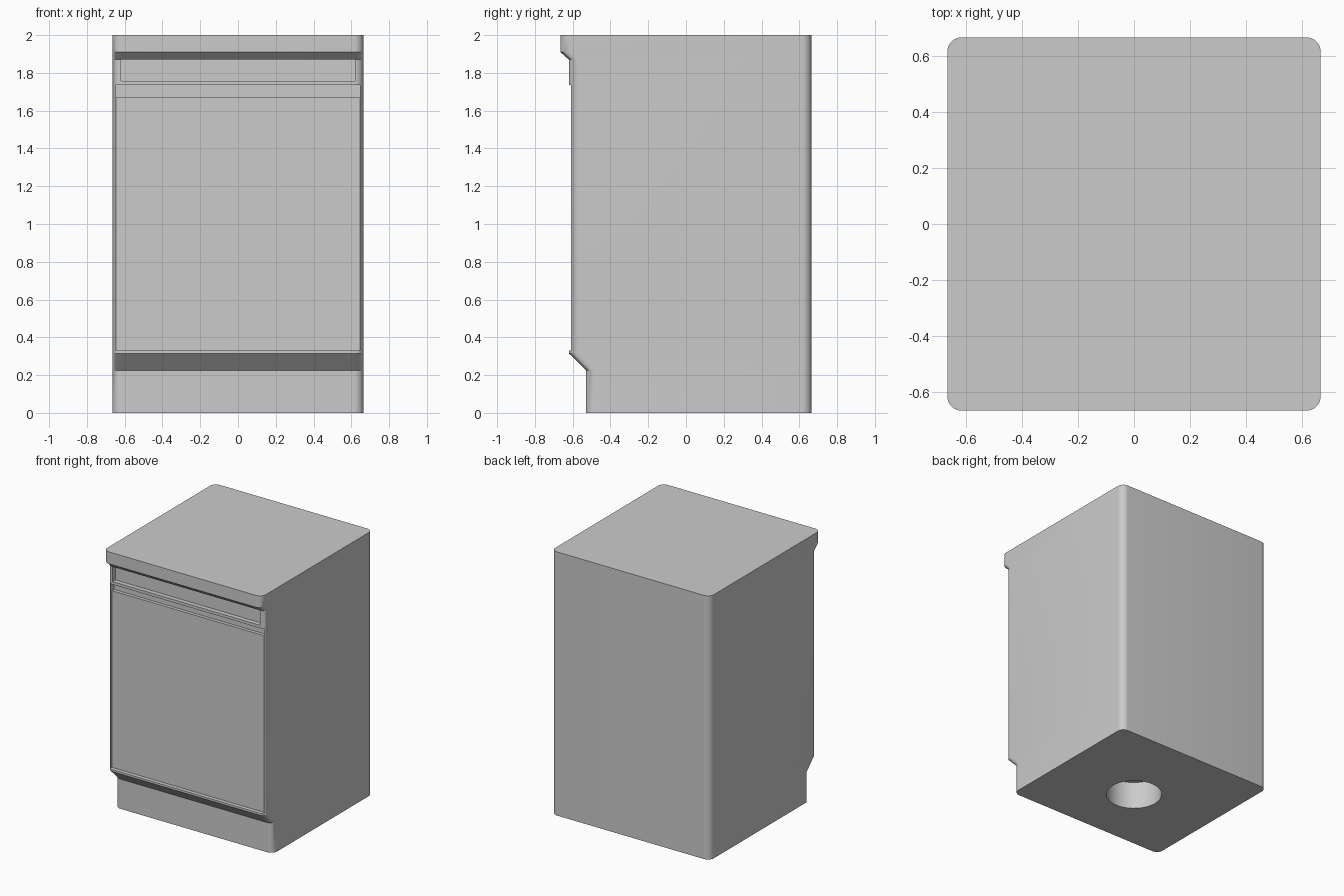
import bpy
import bmesh
from math import sin, cos, pi, radians

if "Cube" in bpy.data.objects:
    bpy.data.objects.remove(bpy.data.objects["Cube"], do_unlink=True)

HALF = 0.665     # half width and depth
RADIUS = 0.05    # rounded vertical corners
STEPS = 8

grey = bpy.data.materials.new("light_grey")
grey.use_nodes = True
colour = (0.6, 0.6, 0.6, 1)
grey.diffuse_color = colour
grey.node_tree.nodes["Principled BSDF"].inputs["Base Color"].default_value = colour


def add_object(name, bm):
    bmesh.ops.recalc_face_normals(bm, faces=bm.faces)
    mesh = bpy.data.meshes.new(name)
    bm.to_mesh(mesh)
    bm.free()
    mesh.materials.append(grey)
    obj = bpy.data.objects.new(name, mesh)
    bpy.context.collection.objects.link(obj)
    return obj


def rounded_outline(front):
    """Rounded rectangle whose front edge lies at y = front."""
    x, back, near = HALF - RADIUS, HALF - RADIUS, front + RADIUS
    points = []
    for i, (cx, cy) in enumerate([(x, back), (-x, back), (-x, near), (x, near)]):
        for k in range(STEPS + 1):
            a = (i + k / STEPS) * pi / 2
            points.append((cx + RADIUS * cos(a), cy + RADIUS * sin(a)))
    return points


def box_cutter(name, half_width, low, high, depth_y):
    """Box open to the front whose back face lies at y = depth_y."""
    bm = bmesh.new()
    bmesh.ops.create_cube(bm, size=1)
    for v in bm.verts:
        v.co.x *= 2 * half_width
        v.co.y = depth_y if v.co.y > 0 else -0.8
        v.co.z = high if v.co.z > 0 else low
    return add_object(name, bm)


# Cabinet body: outlines lofted from the toe kick up to the top lip
sections = [(0, -0.53), (0.225, -0.53), (0.315, -0.62),
            (1.87, -0.62), (1.91, -0.665), (2, -0.665)]
bm = bmesh.new()
rings = [[bm.verts.new((x, y, z)) for x, y in rounded_outline(front)]
         for z, front in sections]
for low, high in zip(rings, rings[1:]):
    n = len(low)
    for i in range(n):
        j = (i + 1) % n
        bm.faces.new((low[i], low[j], high[j], high[i]))
bm.faces.new(rings[0])
bm.faces.new(rings[-1])
body = add_object("cabinet_body", bm)

# Recesses for the control panel, handle groove and door
cutters = [
    box_cutter("control_panel_recess", 0.62, 1.757, 1.87, -0.585),
    box_cutter("door_recess", 0.645, 0.33, 1.735, -0.59),
    box_cutter("handle_groove", 0.645, 1.67, 1.735, -0.565),
]

# Round socket in the underside
bm = bmesh.new()
bmesh.ops.create_cone(bm, cap_ends=True, segments=48, radius1=0.195,
                      radius2=0.195, depth=0.42)
cutters.append(add_object("underside_socket", bm))

bpy.ops.object.select_all(action="DESELECT")
body.select_set(True)
bpy.context.view_layer.objects.active = body
for cutter in cutters:
    cutter.hide_render = True
    mod = body.modifiers.new(cutter.name, "BOOLEAN")
    mod.operation = "DIFFERENCE"
    mod.solver = "EXACT"
    mod.object = cutter
    bpy.ops.object.modifier_apply(modifier=mod.name)
    bpy.data.objects.remove(cutter, do_unlink=True)

bpy.ops.object.shade_smooth_by_angle(angle=radians(30))
